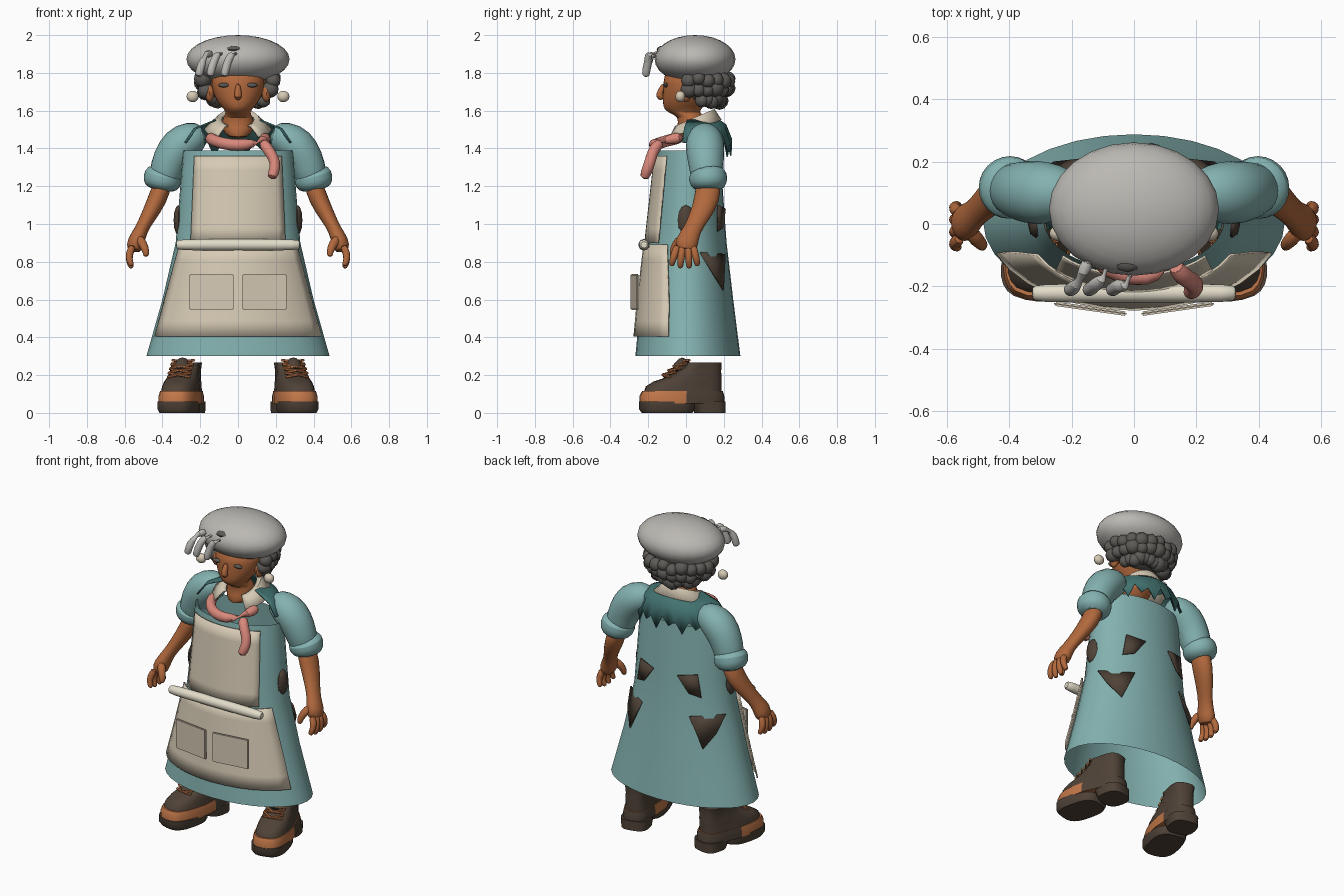
import bpy, bmesh, math, random
from math import sin, cos, pi, radians
from mathutils import Vector, Matrix

random.seed(4)
if "Cube" in bpy.data.objects:
    bpy.data.objects.remove(bpy.data.objects["Cube"])

PALETTE = {"teal_cloth": "82B0AE", "dark_teal": "447270", "apron_cream": "D5C9B3",
           "sash_ivory": "E2DBC8", "hat_grey": "BAB7B2", "hair_grey": "5E5B57",
           "skin": "AF683F", "boot_brown": "50443A", "leather_orange": "C0764A",
           "scarf_pink": "D8877A"}
MATS = {}
for label, code in PALETTE.items():
    rgb = [(int(code[i:i + 2], 16) / 255) ** 2.2 for i in (0, 2, 4)]
    m = bpy.data.materials.new(label)
    m.use_nodes = True
    m.diffuse_color = (*rgb, 1)
    m.node_tree.nodes["Principled BSDF"].inputs["Base Color"].default_value = (*rgb, 1)
    MATS[label] = m


def finish(name, bm, mats, smooth=True, subdiv=0, thick=0):
    bmesh.ops.recalc_face_normals(bm, faces=bm.faces)
    me = bpy.data.meshes.new(name)
    bm.to_mesh(me)
    bm.free()
    ob = bpy.data.objects.new(name, me)
    bpy.context.collection.objects.link(ob)
    for label in mats.split():
        me.materials.append(MATS[label])
    if thick:
        mod = ob.modifiers.new("thickness", "SOLIDIFY")
        mod.thickness, mod.offset = thick, 0
    if subdiv:
        ob.modifiers.new("rounding", "SUBSURF").levels = subdiv
        ob.modifiers["rounding"].render_levels = subdiv
    if smooth:
        for o in bpy.context.selected_objects:
            o.select_set(False)
        ob.select_set(True)
        bpy.context.view_layer.objects.active = ob
        bpy.ops.object.shade_smooth_by_angle(angle=radians(45))
    return ob


def skin_rings(rings, closed=True, caps=True):
    """Bridge rows of points into a surface."""
    bm = bmesh.new()
    rows = [[bm.verts.new(p) for p in r] for r in rings]
    n = len(rows[0])
    for a, b in zip(rows, rows[1:]):
        for i in range(n if closed else n - 1):
            j = (i + 1) % n
            bm.faces.new((a[i], a[j], b[j], b[i]))
    if closed and caps:
        bm.faces.new(rows[0])
        bm.faces.new(rows[-1])
    return bm


def tube(name, pts, radii, mat, n=10, subdiv=1, squash=1):
    """Round limb or cord along a path, with a radius at each point."""
    pts = [Vector(p) for p in pts]
    if isinstance(radii, float):
        radii = [radii] * len(pts)
    rings = []
    for i, p in enumerate(pts):
        d = (pts[min(i + 1, len(pts) - 1)] - pts[max(i - 1, 0)]).normalized()
        ref = Vector((0, 1, 0)) if abs(d.y) < 0.8 else Vector((1, 0, 0))
        u = d.cross(ref).normalized()
        v = d.cross(u)
        rings.append([p + radii[i] * (u * cos(2 * pi * k / n) * squash + v * sin(2 * pi * k / n))
                      for k in range(n)])
    return finish(name, skin_rings(rings), mat, subdiv=subdiv)


def ball(name, loc, scale, mat, u=16, v=10):
    bm = bmesh.new()
    bmesh.ops.create_uvsphere(bm, u_segments=u, v_segments=v, radius=1,
                              matrix=Matrix.Translation(loc) @ Matrix.Diagonal((*scale, 1)))
    return finish(name, bm, mat)


# Dress: open flared shell, also the guide surface for apron and patches
LEVELS = [(0.3, 0.485, 0.278, 0.01), (0.6, 0.4, 0.245, 0.005),
          (0.9, 0.33, 0.21, 0.005), (1.39, 0.29, 0.165, 0.015)]


def size_at(z):
    for a, b in zip(LEVELS, LEVELS[1:]):
        if z <= b[0]:
            break
    f = (z - a[0]) / (b[0] - a[0])
    return [p + (q - p) * f for p, q in zip(a[1:], b[1:])]


def on_dress(t, z, off=0.0):
    rx, ry, cy = size_at(z)
    return (cos(t) * (rx + off), cy + sin(t) * (ry + off), z)


dress = skin_rings([[on_dress(2 * pi * k / 32, z) for k in range(32)]
                    for z in (0.3, 0.45, 0.6, 0.75, 0.9, 1.05, 1.22, 1.39)], caps=False)
finish("dress", dress, "teal_cloth")


def apron_panel(name, z0, z1, w0, w1, off):
    rows = []
    for i in range(7):
        z = z0 + (z1 - z0) * i / 6
        a = math.asin((w0 + (w1 - w0) * i / 6) / (size_at(z)[0] + off))
        rows.append([on_dress(-pi / 2 + a * (k / 6 - 1), z, off) for k in range(13)])
    finish(name, skin_rings(rows, closed=False), "apron_cream", thick=0.008)


apron_panel("apron_bib", 0.9, 1.36, 0.25, 0.23, 0.012)
apron_panel("apron_skirt", 0.405, 0.89, 0.44, 0.31, 0.016)
tube("waist_sash", [(x, -0.222, 0.89) for x in (-0.328, -0.315, -0.1, 0.1, 0.315, 0.328)],
     [0.02, 0.032, 0.032, 0.032, 0.032, 0.02], "sash_ivory")

for side, word in ((1, "left"), (-1, "right")):
    def S(*pts):
        return [(side * x, y, z) for x, y, z in pts]

    # Apron pocket
    bm = bmesh.new()
    bmesh.ops.create_cube(bm, size=1, matrix=Matrix.Translation((side * 0.14, -0.272, 0.64))
                          @ Matrix.Rotation(side * 0.14, 4, "Z")
                          @ Matrix.Diagonal((0.235, 0.014, 0.19, 1)))
    bmesh.ops.bevel(bm, geom=bm.edges[:], offset=0.005, segments=2, affect="EDGES")
    finish(word + "_pocket", bm, "apron_cream")

    # Torn patches and pouch on the side of the dress
    for i, shape in enumerate(([(62, 0.84), (18, 0.85), (33, 0.75), (50, 0.65)],
                               [(75, 1.08), (52, 1.1), (48, 0.96), (62, 0.98)])):
        bm = bmesh.new()
        bm.faces.new([bm.verts.new(on_dress(pi / 2 - side * (pi / 2 - radians(t)), z, 0.012))
                      for t, z in shape])
        finish(f"{word}_torn_patch_{i + 1}", bm, "boot_brown", thick=0.008)
    ball(word + "_pouch", (side * 0.315, 0, 1.02), (0.026, 0.045, 0.08), "boot_brown", 8, 6)

    # Sleeve with rolled cuff
    tube(word + "_sleeve", S((0.17, 0.1, 1.47), (0.24, 0.1, 1.46), (0.31, 0.1, 1.42), (0.36, 0.105, 1.34),
                             (0.385, 0.11, 1.26), (0.395, 0.115, 1.22)),
         [0.06, 0.095, 0.11, 0.1, 0.09, 0.08], "teal_cloth", 12)
    tube(word + "_cuff", S((0.385, 0.11, 1.29), (0.395, 0.115, 1.265), (0.405, 0.12, 1.21), (0.412, 0.12, 1.175)),
         [0.08, 0.108, 0.106, 0.07], "teal_cloth", 12)

    # Arm, hand and fingers
    tube(word + "_arm", S((0.39, 0.12, 1.24), (0.425, 0.115, 1.13), (0.475, 0.07, 1.04), (0.515, 0.03, 0.965),
                          (0.54, 0.005, 0.91), (0.555, -0.005, 0.85)),
         [0.07, 0.072, 0.056, 0.046, 0.066, 0.056], "skin", 12, squash=0.75)
    for i, y in enumerate((-0.055, -0.022, 0.012, 0.044)):
        drop = 0.012 if i in (1, 2) else 0
        tube(f"{word}_finger_{i + 1}", S((0.555, y * 0.8, 0.89), (0.578, y * 1.1, 0.84),
                                         (0.575, y * 1.3, 0.805 - drop), (0.56, y * 1.4, 0.775 - drop)),
             [0.022, 0.022, 0.019, 0.014], "skin", 8)
    tube(word + "_thumb", S((0.53, -0.02, 0.93), (0.5, -0.055, 0.89), (0.485, -0.07, 0.85), (0.488, -0.072, 0.825)),
         [0.028, 0.026, 0.02, 0.014], "skin", 8)

    # Boot: stacked outlines, turned outward
    place = Matrix.Translation((side * 0.29, 0, 0)) @ Matrix.Rotation(side * 0.23, 4, "Z")

    def outline(z, front, back, w):
        ring = []
        for k in range(24):
            c, s = cos(2 * pi * k / 24), sin(2 * pi * k / 24)
            x = w * math.copysign(abs(c) ** 0.7, c)
            y = (front + back) / 2 + (back - front) / 2 * math.copysign(abs(s) ** 0.7, s)
            ring.append(place @ Vector((x * (0.88 if y > 0.05 else 1), y, z)))
        return ring

    def boot_part(name, rows, mat):
        return finish(f"{word}_boot_{name}", skin_rings([outline(*r) for r in rows]), mat)

    boot_part("sole", [(0, -0.235, 0.03, 0.095), (0.02, -0.25, 0.04, 0.105), (0.06, -0.25, 0.04, 0.105)], "boot_brown")
    boot_part("heel", [(0, 0.05, 0.21, 0.095), (0.06, 0.03, 0.21, 0.1)], "boot_brown")
    welt = boot_part("welt", [(0.05, -0.248, 0.205, 0.106), (0.09, -0.248, 0.205, 0.106),
                              (0.115, -0.235, 0.198, 0.1)], "leather_orange boot_brown")
    for f in welt.data.polygons:
        f.material_index = int(f.center.y > 0.04)
    boot_part("upper", [(0.1, -0.228, 0.19, 0.098), (0.14, -0.215, 0.19, 0.092), (0.165, -0.175, 0.19, 0.088),
                        (0.185, -0.115, 0.19, 0.084), (0.215, -0.06, 0.188, 0.08), (0.24, -0.02, 0.188, 0.08),
                        (0.268, 0.0, 0.19, 0.084)], "boot_brown")
    tube(word + "_boot_tongue", [place @ Vector(p) for p in ((0, -0.05, 0.21), (0, -0.02, 0.25), (0, 0.005, 0.285))],
         [0.05, 0.045, 0.035], "boot_brown", 8)
    for i in range(4):
        y, z = -0.115 + 0.03 * i, 0.19 + 0.023 * i
        for flip in (1, -1):
            tube(f"{word}_lace_{i + 1}_{flip + 2}",
                 [place @ Vector(p) for p in ((flip * 0.06, y + 0.015, z), (0, y - 0.012, z + 0.012),
                                              (-flip * 0.06, y + 0.03, z + 0.02))], 0.007, "leather_orange", 6, 0)

    # Earring, ear and eye
    ball(word + "_earring", (side * 0.24, -0.03, 1.675), (0.032, 0.026, 0.03), "apron_cream")
    ball(word + "_ear", (side * 0.15, 0.0, 1.69), (0.025, 0.03, 0.045), "skin", 8, 6)
    ball(word + "_eye", (side * 0.075, -0.108, 1.735), (0.03, 0.012, 0.012), "hair_grey", 8, 6)

# Yoke over the shoulders, with a jagged lower edge
yoke = [[], [], []]
for k in range(25):
    t = radians(-15 + 210 * k / 24)
    jag = (0.0, 0.05, 0.015, 0.085)[k % 4] if 3 < k < 21 else 0
    for row, (rx, ry, z) in zip(yoke, ((0.12, 0.11, 1.57), (0.23, 0.175, 1.525), (0.285, 0.205, 1.45 - jag))):
        row.append((rx * cos(t), 0.035 + ry * sin(t), z - 0.02 * abs(cos(t))))
finish("shoulder_yoke", skin_rings(yoke, closed=False), "dark_teal", thick=0.008)

# Shirt collar: tilted band, open at the throat
collar = [[], [], []]
for k in range(21):
    t = radians(-52 + 284 * k / 20)
    for row, (rx, ry, z, tilt) in zip(collar, ((0.085, 0.095, 1.55, 0.04), (0.11, 0.115, 1.555, 0.05),
                                                (0.175, 0.15, 1.5, 0.05))):
        row.append((rx * cos(t), 0.035 + ry * sin(t), z + tilt * sin(t)))
finish("shirt_collar", skin_rings(collar, closed=False), "apron_cream", thick=0.008)

# Knotted scarf
tube("scarf_loop", [(-0.15, -0.01, 1.46), (-0.14, -0.09, 1.445), (-0.08, -0.15, 1.425), (0, -0.17, 1.415),
                    (0.08, -0.165, 1.425), (0.14, -0.11, 1.445), (0.15, -0.01, 1.46)], 0.033, "scarf_pink")
tube("scarf_tail", [(0.13, -0.13, 1.435), (0.155, -0.17, 1.4), (0.19, -0.185, 1.35), (0.2, -0.2, 1.3),
                    (0.175, -0.225, 1.235)], 0.031, "scarf_pink")

# Neck, head and nose
HEAD = [(1.45, -0.01, 0.05, 0.06), (1.51, 0.03, 0.095, 0.08), (1.57, 0.035, 0.08, 0.07),
        (1.592, -0.02, 0.06, 0.085), (1.62, -0.015, 0.09, 0.11), (1.67, 0.0, 0.128, 0.125),
        (1.74, 0.01, 0.147, 0.135), (1.83, 0.02, 0.147, 0.135)]
head = skin_rings([[(rx * cos(pi * k / 8), cy + ry * sin(pi * k / 8), z) for k in range(16)]
                   for z, cy, rx, ry in HEAD])
finish("head", head, "skin", subdiv=1)
tube("nose", [(0, -0.115, 1.745), (0, -0.135, 1.7), (0, -0.143, 1.678), (0, -0.12, 1.66)],
     [0.012, 0.02, 0.024, 0.016], "skin", 8)

# Curly hair: cluster of small lumps round the back of the head
bm = bmesh.new()
for layer, (z, rx, ry) in enumerate(((1.66, 0.14, 0.13), (1.71, 0.175, 0.165), (1.76, 0.19, 0.175))):
    for k in range(13):
        t = radians(-12 + 204 * k / 12) if layer else radians(15 + 150 * k / 12)
        spot = Vector((rx * cos(t), 0.05 + ry * sin(t), z + random.uniform(-0.012, 0.012)))
        bmesh.ops.create_icosphere(bm, subdivisions=2, radius=random.uniform(0.036, 0.05),
                                   matrix=Matrix.Translation(spot))
bmesh.ops.create_uvsphere(bm, u_segments=16, v_segments=8, radius=1, matrix=Matrix.Translation((0, 0.085, 1.73))
                          @ Matrix.Diagonal((0.165, 0.14, 0.1, 1)))
finish("curly_hair", bm, "hair_grey")

# Puffy hat with hanging tassels
ball("hat", (0, 0.048, 1.872), (0.273, 0.214, 0.128), "hat_grey", 24, 14)
ball("hat_tear", (-0.02, -0.125, 1.925), (0.045, 0.03, 0.018), "hair_grey", 8, 6)
for i, x in enumerate((-0.145, -0.085, -0.01)):
    y = -0.115 - 0.022 * i
    tube(f"hat_tassel_{i + 1}", [(x, y, 1.9), (x - 0.02, y - 0.045, 1.905), (x - 0.04, -0.195, 1.87),
                                 (x - 0.055, -0.21, 1.825), (x - 0.065, -0.213, 1.775)], 0.023, "hat_grey")
